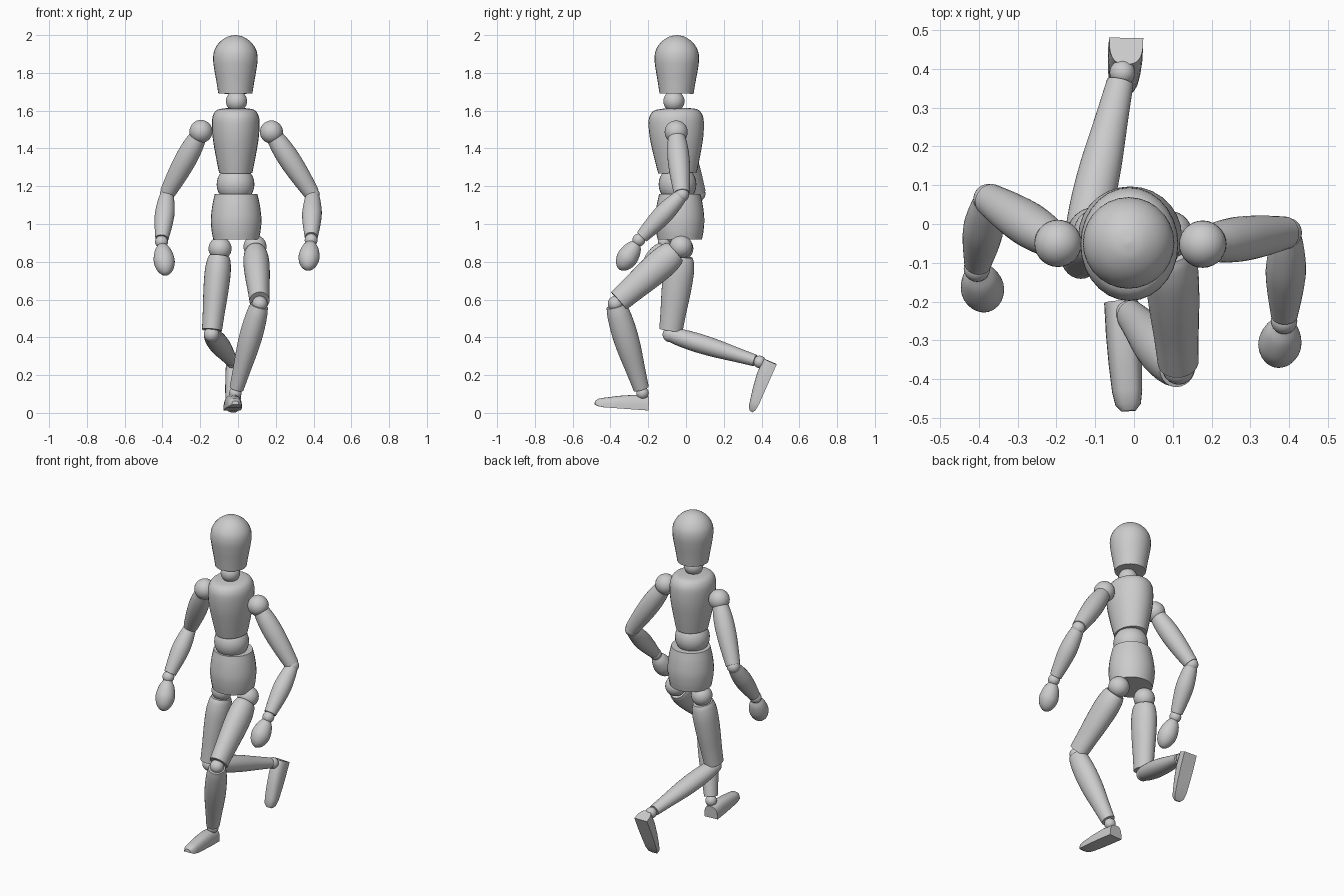
import bpy
import bmesh
from math import pi, cos, sin, radians
from mathutils import Vector, Matrix

SIDES = 28

cube = bpy.data.objects.get("Cube")
if cube:
    bpy.data.objects.remove(cube, do_unlink=True)


def finish(name, bm, matrix):
    """Store a bmesh as a smooth object with crisp rims."""
    bmesh.ops.recalc_face_normals(bm, faces=bm.faces[:])
    mesh = bpy.data.meshes.new(name)
    bm.to_mesh(mesh)
    bm.free()
    for poly in mesh.polygons:
        poly.use_smooth = True
    mesh.set_sharp_from_angle(angle=radians(40))
    obj = bpy.data.objects.new(name, mesh)
    obj.matrix_world = matrix
    bpy.context.collection.objects.link(obj)
    return obj


def frame(origin, forward, side):
    """Matrix with local z along forward and local x close to side."""
    z = Vector(forward).normalized()
    y = z.cross(Vector(side)).normalized()
    x = y.cross(z)
    rot = Matrix((x, y, z)).transposed().to_4x4()
    return Matrix.Translation(origin) @ rot


def smooth_path(points, steps=4):
    """Spline through profile points."""
    pts = [Vector(p) for p in points]
    pts = [2 * pts[0] - pts[1]] + pts + [2 * pts[-1] - pts[-2]]
    out = []
    for a, b, c, d in zip(pts, pts[1:], pts[2:], pts[3:]):
        for i in range(steps):
            t = i / steps
            out.append(0.5 * (2 * b + (c - a) * t + (2 * a - 5 * b + 4 * c - d) * t * t
                              + (3 * b - a - 3 * c + d) * t ** 3))
    return out + [pts[-2]]


def loft(bm, rings):
    """Skin a list of point rings and cap both ends."""
    rows = [[bm.verts.new(p) for p in ring] for ring in rings]
    for low, high in zip(rows, rows[1:]):
        n = len(low)
        for i in range(n):
            j = (i + 1) % n
            bm.faces.new((low[i], low[j], high[j], high[i]))
    bm.faces.new(rows[0])
    bm.faces.new(rows[-1])


def turned(name, start, end, profile, depth=1.0):
    """Turned wooden part: profile of (fraction along axis, radius)."""
    start, end = Vector(start), Vector(end)
    length = (end - start).length
    bm = bmesh.new()
    angles = [2 * pi * i / SIDES for i in range(SIDES)]
    loft(bm, [[(r * cos(a), r * depth * sin(a), t * length) for a in angles]
              for t, r in smooth_path(profile)])
    return finish(name, bm, frame(start, end - start, (1, 0, 0)))


def ball(name, centre, radius):
    bm = bmesh.new()
    bmesh.ops.create_uvsphere(bm, u_segments=SIDES, v_segments=16, radius=radius)
    return finish(name, bm, Matrix.Translation(centre))


def foot(name, heel, toe, up):
    """Flat sole with a domed top, running from heel to toe."""
    sections = [(0, .044, .074, 0), (.08, .045, .077, 0), (.16, .043, .066, 0),
                (.23, .039, .052, 0), (.265, .033, .044, .004), (.283, .018, .03, .012)]
    heel, toe, up = Vector(heel), Vector(toe), Vector(up)
    bm = bmesh.new()
    rings = []
    for along, half, top, base in sections:
        ring = []
        for i in range(15):
            a = pi * i / 14
            c, s = cos(a), sin(a)
            x = half * abs(c) ** 0.7 * (1 if c > 0 else -1)
            ring.append((x, base + (top - base) * max(s, 0) ** 0.7, along))
        rings.append(ring)
    loft(bm, rings)
    forward = toe - heel
    return finish(name, bm, frame(heel, forward, up.cross(forward)))


# Head, neck and trunk
turned("head", (-.014, -.05, 1.69), (-.014, -.048, 2.0),
       [(0, .09), (.2, .1), (.42, .112), (.6, .118), (.75, .11), (.88, .083),
        (.97, .043), (1, .004)])
ball("neck", (-.008, -.064, 1.65), .056)
turned("chest", (-.012, -.045, 1.27), (-.012, -.054, 1.612),
       [(0, .088), (.25, .105), (.55, .122), (.8, .126), (.92, .116), (.98, .095), (1, .06)],
       depth=1.16)
ball("waist", (-.013, -.045, 1.21), .1)
turned("pelvis", (-.01, -.033, .918), (-.01, -.033, 1.158),
       [(0, .121), (.2, .13), (.45, .134), (.75, .126), (1, .113)], depth=.97)

# Arms: joint positions per side
arms = {
    "left": [(.177, -.052, 1.487), (.395, -.022, 1.155), (.387, -.25, .915), (.368, -.352, .758)],
    "right": [(-.196, -.05, 1.49), (-.376, .065, 1.16), (-.405, -.115, .905), (-.38, -.205, .73)],
}
for side, (shoulder, elbow, wrist, tip) in arms.items():
    ball(side + "_shoulder", shoulder, .061)
    turned(side + "_upper_arm", shoulder, elbow,
           [(.1, .047), (.25, .055), (.45, .058), (.7, .053), (.98, .042)])
    ball(side + "_elbow", elbow, .038)
    turned(side + "_forearm", elbow, wrist,
           [(.04, .037), (.2, .046), (.42, .052), (.65, .047), (.93, .035)])
    ball(side + "_wrist", wrist, .034)
    turned(side + "_hand", wrist, tip,
           [(.1, .024), (.25, .042), (.45, .053), (.63, .055), (.82, .044), (.95, .024), (1, .003)])

# Legs: joint positions, shin radius and shin depth per side
legs = {
    "left": [(.09, -.027, .88), (.115, -.373, .578), (-.014, -.23, .105), .061, 1.1],
    "right": [(-.095, -.022, .87), (-.14, -.083, .415), (-.03, .39, .27), .056, .9],
}
for side, (hip, knee, ankle, r, depth) in legs.items():
    ball(side + "_hip", hip, .061)
    turned(side + "_thigh", hip, knee,
           [(.09, .054), (.15, .063), (.28, .069), (.5, .066), (.75, .058), (.95, .053)],
           depth=1.17)
    ball(side + "_knee", knee, .041)
    turned(side + "_shin", knee, ankle,
           [(.02, r * .78), (.12, r * .92), (.3, r), (.5, r * .95), (.75, r * .76), (.95, r * .62)],
           depth=depth)
    ball(side + "_ankle", ankle, .033)

foot("left_foot", (-.033, -.202, .013), (-.014, -.485, .033), (0, .07, 1))
foot("right_foot", (-.02, .48, .257), (-.028, .37, .008), (0, -.91, .41))
